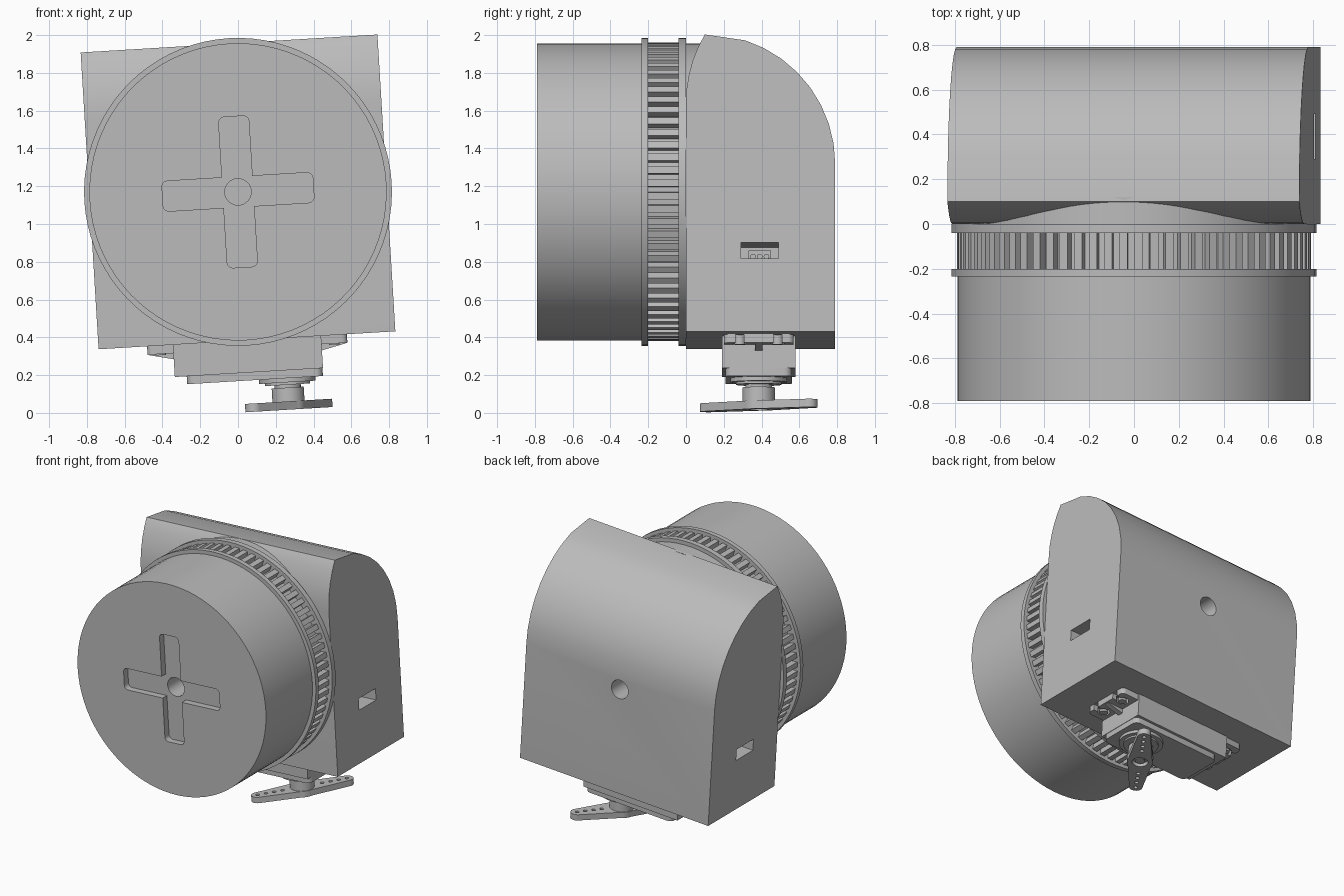
import bpy, bmesh, math
from mathutils import Matrix

if "Cube" in bpy.data.objects:
    bpy.data.objects.remove(bpy.data.objects["Cube"])

# Everything is modelled around the wheel axis, then lifted and rolled slightly
PLACE = Matrix.Translation((0, 0, 1.17)) @ Matrix.Rotation(math.radians(-3.46), 4, 'Y')
grey = bpy.data.materials.new("plain grey")
grey.diffuse_color = (0.5, 0.5, 0.5, 1)
grey.use_nodes = True
grey.node_tree.nodes["Principled BSDF"].inputs["Base Color"].default_value = grey.diffuse_color
R = 0.787          # wheel radius and half size of the housing
SY = 0.385         # depth position of the servo
SX = 0.20          # output shaft position


def prism(name, pts, lo, hi, axis):
    """Extrude a 2D outline along an axis: x takes (y,z), y takes (x,z), z takes (x,y)."""
    put = {'x': lambda u, v, w: (w, u, v),
           'y': lambda u, v, w: (u, w, v),
           'z': lambda u, v, w: (u, v, w)}[axis]
    bm = bmesh.new()
    a = [bm.verts.new(put(u, v, lo)) for u, v in pts]
    b = [bm.verts.new(put(u, v, hi)) for u, v in pts]
    bm.faces.new(a)
    bm.faces.new(b)
    for i in range(len(a)):
        j = (i + 1) % len(a)
        bm.faces.new((a[i], a[j], b[j], b[i]))
    bmesh.ops.recalc_face_normals(bm, faces=bm.faces)
    me = bpy.data.meshes.new(name)
    bm.to_mesh(me)
    bm.free()
    me.materials.append(grey)
    ob = bpy.data.objects.new(name, me)
    bpy.context.collection.objects.link(ob)
    ob.matrix_world = PLACE
    return ob


def arc(cx, cy, r, a0, a1, n):
    return [(cx + r * math.cos(math.radians(a0 + (a1 - a0) * i / n)),
             cy + r * math.sin(math.radians(a0 + (a1 - a0) * i / n))) for i in range(n + 1)]


def circle(cx, cy, r, n=64):
    return arc(cx, cy, r, 0, 360, n)[:-1]


def rect(u0, u1, v0, v1):
    return [(u0, v0), (u1, v0), (u1, v1), (u0, v1)]


def round_rect(u0, u1, v0, v1, r, n=5):
    return (arc(u1 - r, v1 - r, r, 0, 90, n) + arc(u0 + r, v1 - r, r, 90, 180, n)
            + arc(u0 + r, v0 + r, r, 180, 270, n) + arc(u1 - r, v0 + r, r, 270, 360, n))


def cut(ob, cutters):
    for c in cutters:
        c.hide_render = True
        m = ob.modifiers.new("cut", 'BOOLEAN')
        m.operation, m.solver, m.object = 'DIFFERENCE', 'EXACT', c
    bpy.context.view_layer.update()
    deps = bpy.context.evaluated_depsgraph_get()
    me = bpy.data.meshes.new_from_object(ob.evaluated_get(deps))
    ob.modifiers.clear()
    ob.data = me
    for c in cutters:
        bpy.data.objects.remove(c)


# Housing: flat bottom and back, rounded top with a ridge near the front
profile = ([(0, -R), (0.79, -R)]
           + arc(0.10, 0.10, 0.69, 0, 90, 10)[:-1]
           + arc(0.69, 0.43, 0.69, 149, 180, 5))
profile[11] = (0.10, R)
housing = prism("housing", profile, -R, R, 'x')
slot = rect(0.29, 0.49, -0.40, -0.315)
cut(housing, [prism("back_hole_cutter", circle(0, 0, 0.07, 32), 0.45, 1, 'y'),
              prism("slot_cutter_right", slot, 0.27, 1, 'x'),
              prism("slot_cutter_left", slot, -1, -0.27, 'x')])

# Three-pin sockets at the inner end of the side slots
for s, side in ((1, "right"), (-1, "left")):
    prism("socket_" + side, rect(0.33, 0.45, -0.395, -0.33), *sorted((s * 0.26, s * 0.30)), 'x')
    for k in (-1, 0, 1):
        prism("socket_pin_" + side, circle(0.39 + k * 0.036, -0.362, 0.015, 12),
              *sorted((s * 0.29, s * 0.31)), 'x')

# Wheel drum with a cross-shaped recess and axle hole
drum = prism("wheel_drum", circle(0, 0, R, 80), -0.79, -0.21, 'y')
cut(drum, [prism("cross_cutter_a", round_rect(-0.4, 0.4, -0.08, 0.08, 0.03), -1, -0.74, 'y'),
           prism("cross_cutter_b", round_rect(-0.08, 0.08, -0.4, 0.4, 0.03), -1, -0.74, 'y'),
           prism("axle_cutter", circle(0, 0, 0.07, 32), -1, -0.4, 'y')])

# Ribbed band between two flanges
TEETH = 72
ribs = []
for i in range(TEETH):
    for r, f in ((0.745, -0.28), (0.79, -0.27), (0.79, 0.27), (0.745, 0.28)):
        a = 2 * math.pi * (i + f) / TEETH
        ribs.append((r * math.cos(a), r * math.sin(a)))
prism("ribbed_band", ribs, -0.21, -0.03, 'y')
prism("front_flange", circle(0, 0, 0.815, 80), -0.235, -0.2, 'y')
prism("rear_flange", circle(0, 0, 0.815, 80), -0.04, 0.0, 'y')
prism("wheel_seat", circle(0, 0, R - 0.001, 80), -0.01, 0.12, 'y')

# Servo under the housing
prism("servo_body", rect(-0.393, 0.393, SY - 0.195, SY + 0.195), -0.958, -0.75, 'z')
prism("servo_cover", round_rect(-0.33, 0.39, SY - 0.175, SY + 0.175, 0.04), -1.0, -0.95, 'z')
lug = prism("servo_mounting_plate",
            round_rect(-0.53, 0.53, SY - 0.185, SY + 0.185, 0.03), -0.832, -0.78, 'z')
cutters = []
for s in (-1, 1):
    for t in (-1, 1):
        y = SY + t * 0.10
        cutters.append(prism("lug_hole_cutter", circle(s * 0.46, y, 0.042, 20), -1, -0.789, 'z'))
        cutters.append(prism("lug_slot_cutter",
                             rect(*sorted((s * 0.46, s * 0.6)), y - 0.022, y + 0.022),
                             -1, -0.789, 'z'))
        prism("mounting_screw", circle(s * 0.46, y, 0.028, 20), -0.838, -0.78, 'z')
    prism("servo_gusset", [(s * 0.39, -0.82), (s * 0.52, -0.82), (s * 0.52, -0.835),
                           (s * 0.39, -0.865)], SY - 0.02, SY + 0.02, 'y')
cut(lug, cutters)

# Output shaft stack
prism("gear_boss", circle(SX, SY, 0.15, 40), -1.022, -0.99, 'z')
prism("shaft_collar", circle(SX, SY, 0.12, 40), -1.035, -1.0, 'z')
prism("output_spline", circle(SX, SY, 0.07, 24), -1.06, -1.0, 'z')
prism("horn_hub", circle(SX, SY, 0.085, 40), -1.13, -1.05, 'z')

# Two-armed horn: tapered arms with a row of holes
L, TIP = 0.325, 0.045
outline = (arc(L, 0, TIP, -80, 80, 10) + arc(0, 0, 0.09, 65, 115, 8)
           + arc(-L, 0, TIP, 100, 260, 10) + arc(0, 0, 0.09, 245, 295, 8))
ca, sa = math.cos(math.radians(55)), math.sin(math.radians(55))


def turn(pts):
    return [(SX + u * ca - v * sa, SY + u * sa + v * ca) for u, v in pts]


horn = prism("horn", turn(outline), -1.167, -1.123, 'z')
holes = [prism("horn_hole_cutter", turn(circle(s * d, 0, 0.014, 12)), -1.3, -1.1, 'z')
         for s in (-1, 1) for d in (0.145, 0.205, 0.265, 0.325)]
holes.append(prism("horn_centre_cutter", turn(circle(0, 0, 0.055, 24)), -1.3, -1.14, 'z'))
cut(horn, holes)
prism("horn_screw", circle(SX, SY, 0.035, 24), -1.158, -1.12, 'z')

# Smooth the round surfaces, keep the hard edges
for ob in bpy.context.collection.objects:
    bpy.ops.object.select_all(action='DESELECT')
    ob.select_set(True)
    bpy.context.view_layer.objects.active = ob
    bpy.ops.object.shade_smooth_by_angle(angle=math.radians(28))
